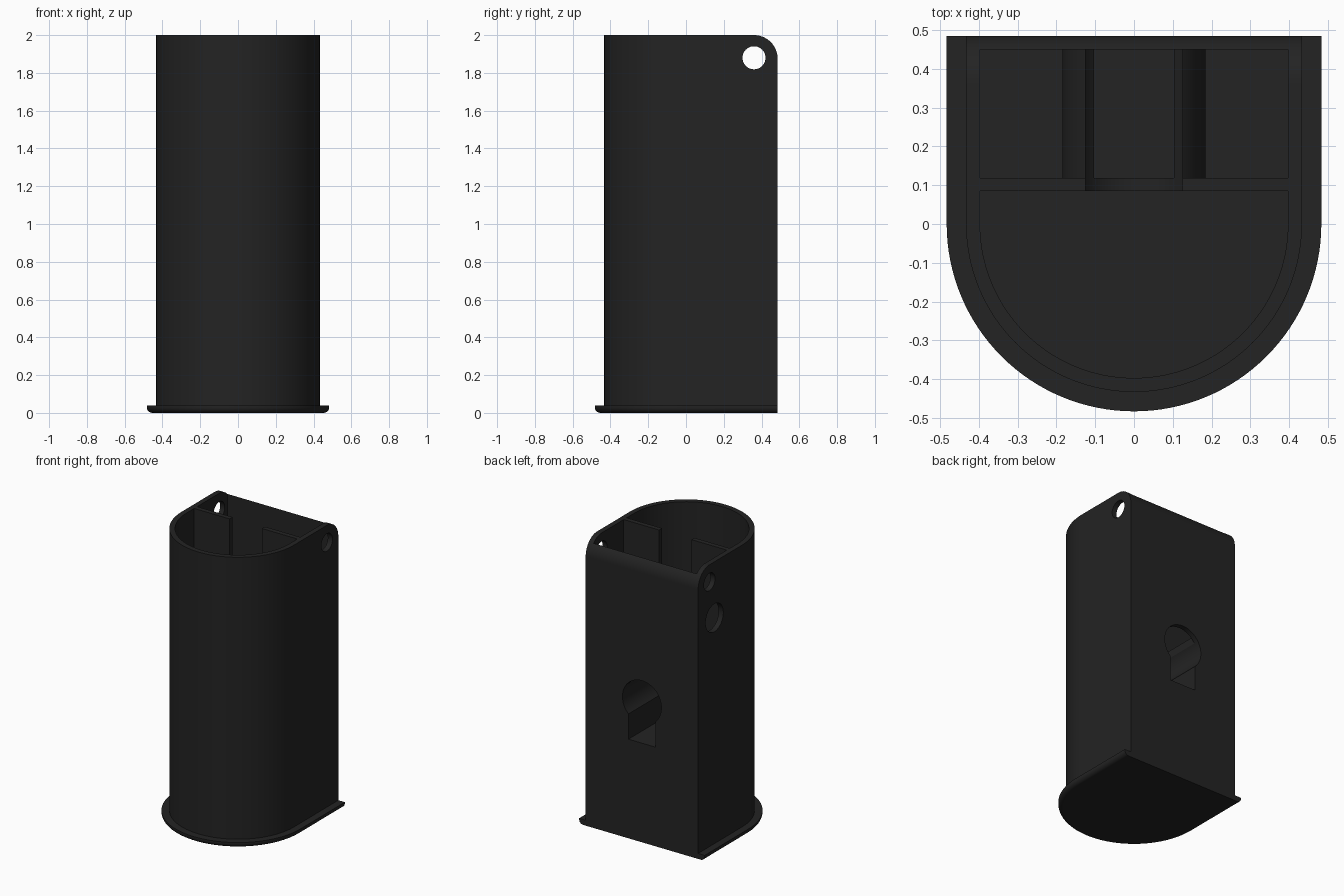
import bpy, bmesh, math

if "Cube" in bpy.data.objects:
    bpy.data.objects.remove(bpy.data.objects["Cube"])

black = bpy.data.materials.new("matte_black")
black.diffuse_color = (0.017, 0.017, 0.017, 1)
black.use_nodes = True
black.node_tree.nodes["Principled BSDF"].inputs["Base Color"].default_value = black.diffuse_color

BACK = 0.485            # y of the flat back
WALL = 0.035
R_OUT, R_IN = 0.433, 0.397
KEY_Z = 0.975           # centre height of the keyhole


def loft(name, rings):
    """Closed solid through matching rings of points."""
    bm = bmesh.new()
    loops = [[bm.verts.new(p) for p in ring] for ring in rings]
    n = len(loops[0])
    for a, b in zip(loops, loops[1:]):
        for i in range(n):
            j = (i + 1) % n
            bm.faces.new((a[i], a[j], b[j], b[i]))
    bm.faces.new(loops[0])
    bm.faces.new(loops[-1])
    bmesh.ops.recalc_face_normals(bm, faces=bm.faces)
    me = bpy.data.meshes.new(name)
    bm.to_mesh(me)
    bm.free()
    me.materials.append(black)
    ob = bpy.data.objects.new(name, me)
    bpy.context.collection.objects.link(ob)
    return ob


def d_ring(r, back, z, n=64):
    """D-shaped outline: half circle at the front, straight sides, flat back."""
    arc = [(r * math.cos(math.pi + math.pi * i / n),
            r * math.sin(math.pi + math.pi * i / n), z) for i in range(n + 1)]
    return arc + [(r, back, z), (-r, back, z)]


def box(name, x0, x1, y0, y1, z0, z1):
    return loft(name, [[(x0, y0, z), (x1, y0, z), (x1, y1, z), (x0, y1, z)]
                       for z in (z0, z1)])


def along_y(name, pts, y0, y1):
    return loft(name, [[(x, y, z) for x, z in pts] for y in (y0, y1)])


def along_x(name, pts, x0, x1):
    return loft(name, [[(x, y, z) for y, z in pts] for x in (x0, x1)])


def circle(u, v, r, n=48):
    return [(u + r * math.cos(2 * math.pi * i / n),
             v + r * math.sin(2 * math.pi * i / n)) for i in range(n)]


def combine(target, other, op):
    """Apply a boolean and discard the helper."""
    mod = target.modifiers.new("combine", 'BOOLEAN')
    mod.operation, mod.object, mod.solver = op, other, 'EXACT'
    bpy.context.view_layer.update()
    ev = target.evaluated_get(bpy.context.evaluated_depsgraph_get())
    me = bpy.data.meshes.new_from_object(ev)
    target.modifiers.clear()
    target.data = me
    bpy.data.objects.remove(other)


def smooth(ob):
    bpy.ops.object.select_all(action='DESELECT')
    ob.select_set(True)
    bpy.context.view_layer.objects.active = ob
    bpy.ops.object.shade_smooth_by_angle(angle=math.radians(30))


# Base flange with a rounded lower edge, flush at the back
RB, ROUND = 0.483, 0.03
rings = []
for i in range(7):
    a = math.pi / 2 * i / 6
    rings.append(d_ring(RB - ROUND * (1 - math.sin(a)), BACK,
                        ROUND * (1 - math.cos(a))))
rings.append(d_ring(RB, BACK, 0.038))
base = loft("base_flange", rings)

# Hollow body with a divider between the front and back compartments
body = loft("housing", [d_ring(R_OUT, BACK, 0.038), d_ring(R_OUT, BACK, 2)])
front = loft("front_cavity", [d_ring(R_IN, 0.085, z) for z in (0, 2.2)])
combine(body, front, 'DIFFERENCE')
rear = box("rear_cavity", -R_IN, R_IN, 0.118, BACK - WALL, 0, 2.2)
combine(body, rear, 'DIFFERENCE')

# Keyhole socket shell: round top and narrow foot
r = 0.185
half = 0.138
a0 = -math.acos(half / r)
sweep = math.pi - 2 * a0
shell = [(r * math.cos(a0 + sweep * i / 48),
          KEY_Z + r * math.sin(a0 + sweep * i / 48)) for i in range(49)]
shell += [(-half, 0.655), (half, 0.655)]
combine(body, along_y("socket_shell", shell, 0.10, 0.47), 'UNION')

# Keyhole opening, foot slot, and the drop-in gap above it
combine(body, along_y("round_bore", circle(0, KEY_Z, 0.15), 0.03, 0.6),
        'DIFFERENCE')
combine(body, box("foot_slot", -0.103, 0.103, 0.118, 0.6, 0.69, KEY_Z),
        'DIFFERENCE')
combine(body, box("top_gap", -0.125, 0.125, 0.03, BACK - WALL, KEY_Z, 2.2),
        'DIFFERENCE')

# Rounded upper back edge
PY, PZ, PR = 0.36, 1.875, 0.125
corner = [(PY + PR * math.cos(math.pi / 2 * i / 16),
           PZ + PR * math.sin(math.pi / 2 * i / 16)) for i in range(17)]
corner += [(PY, 2.2), (0.7, 2.2), (0.7, PZ)]
combine(body, along_x("corner_cut", corner, -0.7, 0.7), 'DIFFERENCE')

# Hinge holes through both sides, cable hole on the left side
combine(body, along_x("hinge_hole", circle(PY, 1.88, 0.061), -0.7, 0.7),
        'DIFFERENCE')
combine(body, along_x("cable_hole", circle(0.305, 1.61, 0.097), -0.7, -0.3),
        'DIFFERENCE')

for ob in (base, body):
    smooth(ob)
